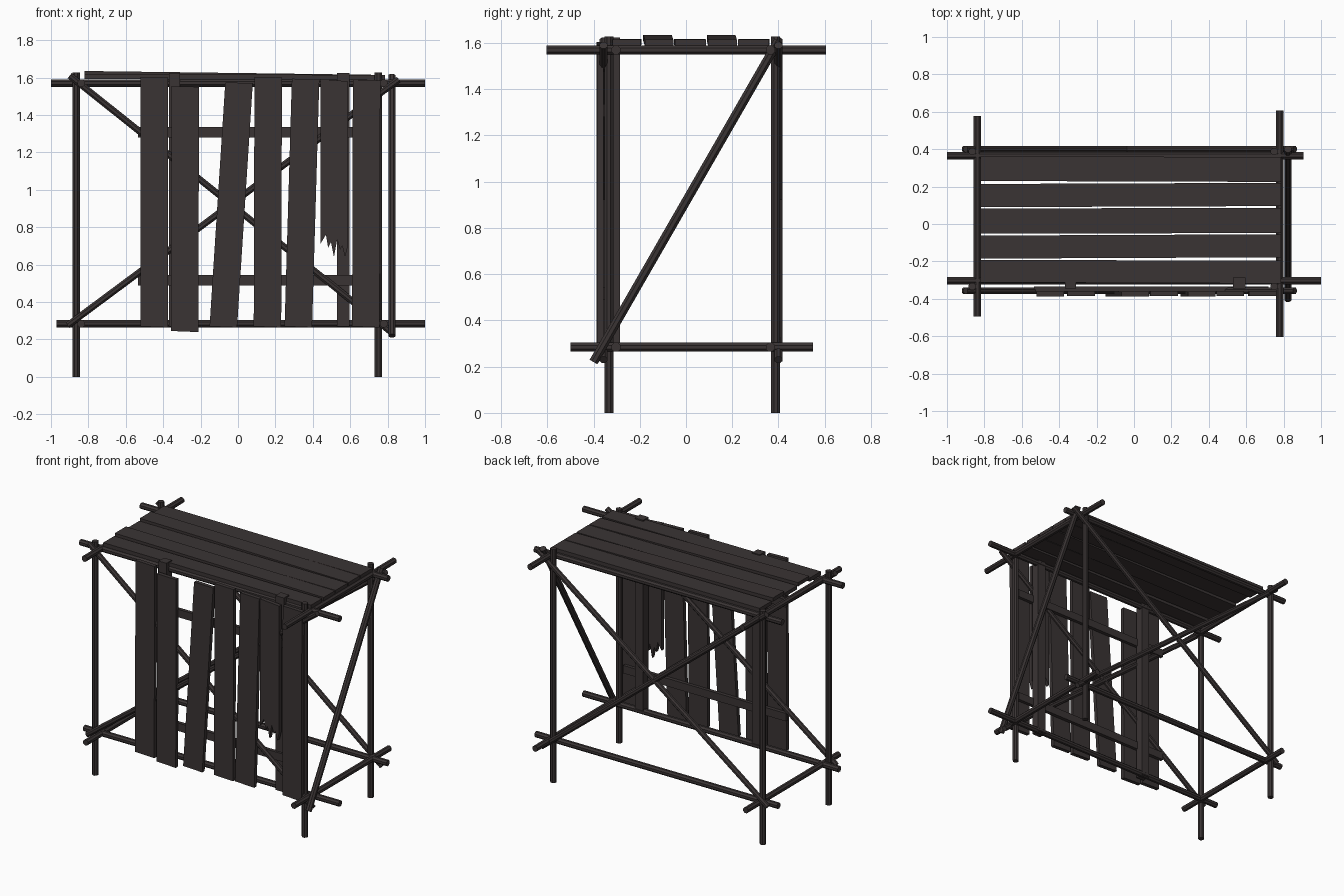
import bpy, bmesh, math
from mathutils import Vector, Matrix

if "Cube" in bpy.data.objects:
    bpy.data.objects.remove(bpy.data.objects["Cube"])

wood = bpy.data.materials.new("dark_weathered_wood")
wood.diffuse_color = (0.042, 0.034, 0.034, 1)
wood.use_nodes = True
wood.node_tree.nodes["Principled BSDF"].inputs["Base Color"].default_value = wood.diffuse_color


def finish(name, bm):
    bmesh.ops.recalc_face_normals(bm, faces=bm.faces)
    me = bpy.data.meshes.new(name)
    bm.to_mesh(me)
    bm.free()
    me.materials.append(wood)
    ob = bpy.data.objects.new(name, me)
    bpy.context.collection.objects.link(ob)
    return ob


def pole(name, p, q, r=0.021):
    p, q = Vector(p), Vector(q)
    d = q - p
    bm = bmesh.new()
    m = Matrix.Translation((p + q) / 2) @ d.to_track_quat('Z', 'Y').to_matrix().to_4x4()
    bmesh.ops.create_cone(bm, cap_ends=True, segments=8, radius1=r, radius2=r,
                          depth=d.length,
                          matrix=m @ Matrix.Rotation(math.pi / 8, 4, 'Z'))
    return finish(name, bm)


def prism(name, pts, thick):
    """Extrude a closed loop of 3D points by a vector."""
    bm = bmesh.new()
    f = bm.faces.new([bm.verts.new(p) for p in pts])
    g = bmesh.ops.extrude_face_region(bm, geom=[f])
    bmesh.ops.translate(bm, vec=thick,
                        verts=[v for v in g["geom"] if isinstance(v, bmesh.types.BMVert)])
    return finish(name, bm)


def box(name, lo, hi):
    (a, b, c), (d, e, f) = lo, hi
    return prism(name, [(a, b, c), (d, b, c), (d, e, c), (a, e, c)], (0, 0, f - c))


# Corner posts
for xn, x in (("left", -0.865), ("right", 0.75)):
    for yn, y in (("front", -0.334), ("back", 0.388)):
        pole(f"{yn}_{xn}_post", (x, y, 0), (x, y, 1.627))

# Long and cross poles lashed at top and bottom
TOP, LOW = 1.57, 0.284
pole("top_front_pole", (-1, -0.303, TOP), (1, -0.303, TOP))
pole("top_back_pole", (-1, 0.365, TOP), (0.905, 0.365, TOP))
pole("low_front_pole", (-0.97, -0.303, LOW), (1, -0.303, LOW))
pole("low_back_pole", (-0.97, 0.365, LOW), (0.9, 0.365, LOW))
pole("top_right_pole", (0.779, -0.603, TOP), (0.779, 0.606, TOP))
pole("top_left_pole", (-0.838, -0.495, TOP), (-0.838, 0.578, TOP))
pole("low_right_pole", (0.779, -0.5, LOW), (0.779, 0.55, LOW))
pole("low_left_pole", (-0.838, -0.48, LOW), (-0.838, 0.54, LOW))

# Diagonal braces: crossed on front and back, single on the right side
for n, y in (("front", -0.357), ("back", 0.4)):
    pole(f"{n}_falling_brace", (-0.9, y, 1.61), (0.83, y, 0.23), 0.019)
    pole(f"{n}_rising_brace", (-0.91, y, 0.275), (0.86, y, 1.59), 0.019)
pole("right_side_brace", (0.823, -0.4, 0.22), (0.823, 0.4, 1.61))

# Square uprights and rails that carry the front planks
box("left_upright", (-0.37, -0.345, 0.27), (-0.31, -0.286, 1.623))
box("right_upright", (0.53, -0.345, 0.27), (0.595, -0.286, 1.623))
box("upper_rail", (-0.535, -0.36, 1.28), (0.72, -0.335, 1.335))
box("lower_rail", (-0.535, -0.36, 0.488), (0.72, -0.335, 0.543))

# Front planks: bottom-left x, top-left x, bottom z, top z
W = 0.147
planks = [(-0.522, -0.520, 0.27, 1.60), (-0.358, -0.356, 0.245, 1.55),
          (-0.152, -0.068, 0.27, 1.57), (0.084, 0.088, 0.27, 1.60),
          (0.249, 0.288, 0.27, 1.59), (0.610, 0.614, 0.27, 1.585)]
for i, (xb, xt, zb, zt) in enumerate(planks):
    y = -0.387 + 0.003 * (i % 2)
    prism(f"front_plank_{i + 1}",
          [(xb, y, zb), (xb + W, y, zb - 0.006), (xt + W, y, zt), (xt, y, zt + 0.004)],
          (0, 0.027, 0))

# Broken plank with a jagged end
jag = [(0.440, 0.71), (0.470, 0.76), (0.482, 0.69), (0.497, 0.72), (0.513, 0.64),
       (0.530, 0.735), (0.546, 0.68), (0.557, 0.70), (0.572, 0.64), (0.588, 0.70)]
prism("broken_plank", [(x, -0.386, z) for x, z in jag + [(0.587, 1.58), (0.440, 1.592)]],
      (0, 0.027, 0))

# Roof planks: front y at left/right, back y at left/right, z at left/right
roof = [(-0.312, -0.318, -0.192, -0.196, 1.592, 1.588),
        (-0.185, -0.178, -0.062, -0.055, 1.609, 1.588),
        (-0.052, -0.048, 0.083, 0.086, 1.592, 1.588),
        (0.090, 0.096, 0.214, 0.220, 1.608, 1.588),
        (0.230, 0.225, 0.362, 0.358, 1.592, 1.588)]
for i, (fl, fr, bl, br, zl, zr) in enumerate(roof):
    prism(f"roof_plank_{i + 1}",
          [(-0.82, fl, zl), (0.785, fr, zr), (0.785, br, zr), (-0.82, bl, zl)],
          (0, 0, 0.026))
